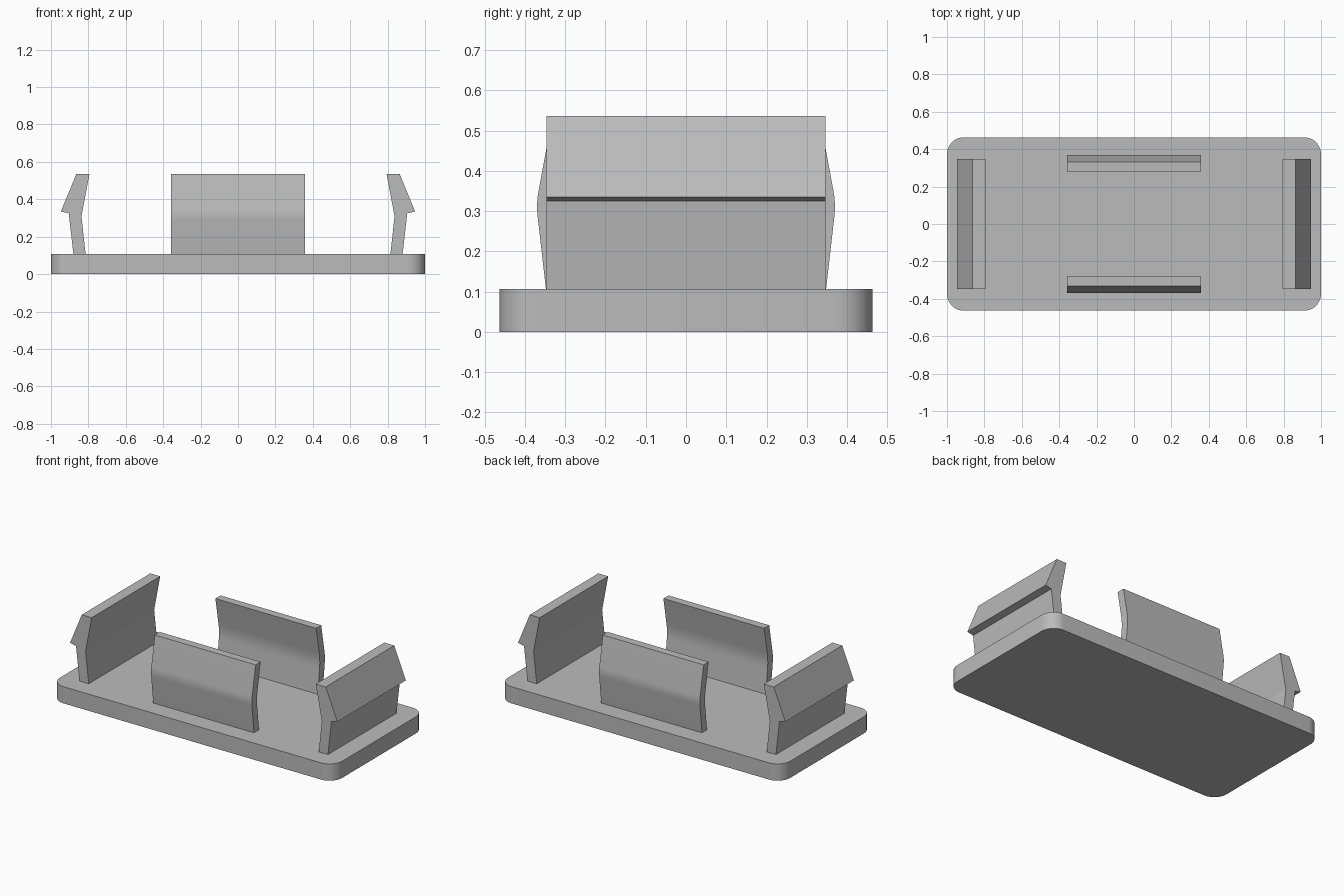
import bpy, bmesh, math
from mathutils import Vector

if "Cube" in bpy.data.objects:
    bpy.data.objects.remove(bpy.data.objects["Cube"], do_unlink=True)

# One plain grey for the whole part
grey = bpy.data.materials.new("plain_grey")
grey.use_nodes = True
colour = (0.5, 0.5, 0.5, 1)
grey.diffuse_color = colour
grey.node_tree.nodes["Principled BSDF"].inputs["Base Color"].default_value = colour

BASE_TOP = 0.107


def extrude(name, outline, depth, smooth=True):
    """Make a prism from a closed outline of 3D points."""
    bm = bmesh.new()
    face = bm.faces.new([bm.verts.new(p) for p in outline])
    moved = bmesh.ops.extrude_face_region(bm, geom=[face])["geom"]
    verts = [v for v in moved if isinstance(v, bmesh.types.BMVert)]
    bmesh.ops.translate(bm, vec=Vector(depth), verts=verts)
    bmesh.ops.recalc_face_normals(bm, faces=bm.faces)
    mesh = bpy.data.meshes.new(name)
    bm.to_mesh(mesh)
    bm.free()
    mesh.materials.append(grey)
    obj = bpy.data.objects.new(name, mesh)
    bpy.context.collection.objects.link(obj)
    if smooth:
        bpy.ops.object.select_all(action='DESELECT')
        obj.select_set(True)
        bpy.context.view_layer.objects.active = obj
        bpy.ops.object.shade_smooth_by_angle(angle=math.radians(30))
    return obj


def rounded_bend(low, bend, high, reach, steps=6):
    """Points of a wall line whose bend is softened by a small curve."""
    low, bend, high = Vector(low), Vector(bend), Vector(high)
    a = bend + (low - bend).normalized() * reach
    b = bend + (high - bend).normalized() * reach
    curve = [a.lerp(bend, i / steps).lerp(bend.lerp(b, i / steps), i / steps)
             for i in range(steps + 1)]
    return [low, *curve, high]


# Base plate with rounded corners
half_x, half_y, radius = 1.0, 0.463, 0.09
plate = []
for corner, (sx, sy) in enumerate([(1, 1), (-1, 1), (-1, -1), (1, -1)]):
    for i in range(13):
        t = math.radians(90) * (corner + i / 12)
        plate.append((sx * (half_x - radius) + radius * math.cos(t),
                      sy * (half_y - radius) + radius * math.sin(t), 0))
extrude("base_plate", plate, (0, 0, BASE_TOP))

# Barbed snap clips at the two ends
barb = [(0.815, BASE_TOP), (0.88, BASE_TOP), (0.905, 0.325), (0.947, 0.335),
        (0.864, 0.536), (0.794, 0.536), (0.837, 0.31)]
for side, s in (("left", 1), ("right", -1)):
    extrude(side + "_snap_clip", [(s * x, -0.347, z) for x, z in barb],
            (0, 0.694, 0), smooth=False)

# Bent guide walls at the front and back
outer = rounded_bend((0.348, BASE_TOP), (0.372, 0.318), (0.332, 0.536), 0.03)
inner = rounded_bend((0.298, BASE_TOP), (0.321, 0.314), (0.281, 0.536), 0.05)
for side, s in (("front", -1), ("back", 1)):
    extrude(side + "_guide_wall",
            [(-0.357, s * y, z) for y, z in outer + inner[::-1]], (0.714, 0, 0))
